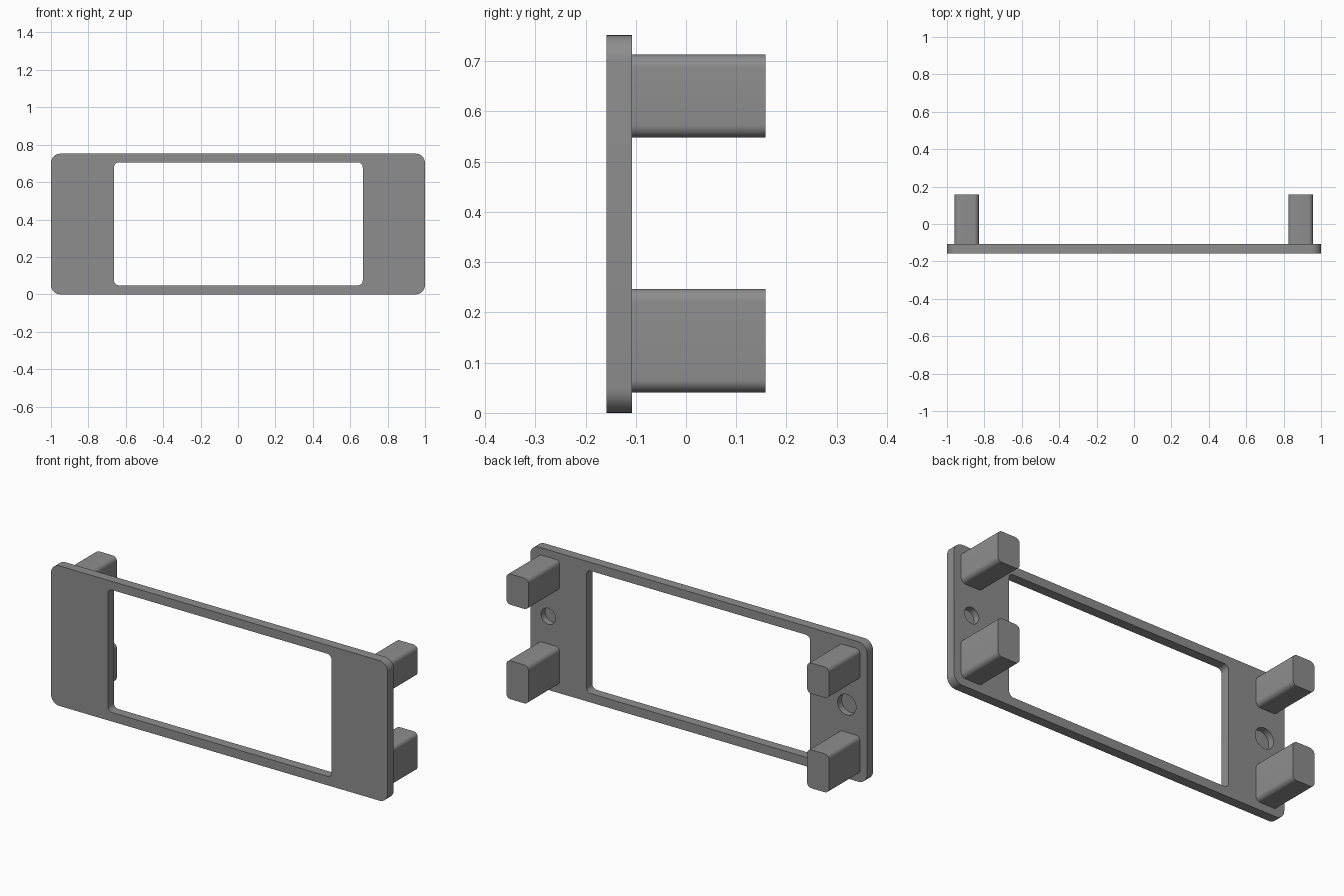
import bpy, bmesh, math

if "Cube" in bpy.data.objects:
    bpy.data.objects.remove(bpy.data.objects["Cube"])

grey = bpy.data.materials.new("mid grey")
grey.diffuse_color = (0.27, 0.27, 0.27, 1)
grey.use_nodes = True
grey.node_tree.nodes["Principled BSDF"].inputs["Base Color"].default_value = grey.diffuse_color


def prism(name, outline, y0, y1):
    """Extrude an x-z outline from y0 back to y1."""
    bm = bmesh.new()
    face = bm.faces.new([bm.verts.new((x, y0, z)) for x, z in outline])
    ext = bmesh.ops.extrude_face_region(bm, geom=[face])
    moved = [v for v in ext["geom"] if isinstance(v, bmesh.types.BMVert)]
    bmesh.ops.translate(bm, verts=moved, vec=(0, y1 - y0, 0))
    bmesh.ops.recalc_face_normals(bm, faces=bm.faces)
    mesh = bpy.data.meshes.new(name)
    bm.to_mesh(mesh)
    bm.free()
    mesh.materials.append(grey)
    obj = bpy.data.objects.new(name, mesh)
    bpy.context.collection.objects.link(obj)
    return obj


def rounded_rect(x0, x1, z0, z1, r, steps=8):
    corners = [(x1 - r, z1 - r), (x0 + r, z1 - r), (x0 + r, z0 + r), (x1 - r, z0 + r)]
    return [(cx + r * math.cos(a), cz + r * math.sin(a))
            for q, (cx, cz) in enumerate(corners)
            for a in [(q + i / steps) * math.pi / 2 for i in range(steps + 1)]]


def circle(cx, cz, r, n=40):
    return [(cx + r * math.cos(2 * math.pi * i / n), cz + r * math.sin(2 * math.pi * i / n))
            for i in range(n)]


def smooth(obj):
    bpy.ops.object.select_all(action='DESELECT')
    obj.select_set(True)
    bpy.context.view_layer.objects.active = obj
    bpy.ops.object.shade_smooth_by_angle(angle=math.radians(30))


FRONT, BACK, TIP = -0.158, -0.107, 0.158

# Face plate with a window and two blind holes in its back
plate = prism("face_plate", rounded_rect(-1, 1, 0, 0.752, 0.05), FRONT, BACK)
cutters = [
    prism("window_cutter", rounded_rect(-0.663, 0.667, 0.048, 0.706, 0.027), FRONT - 0.1, BACK + 0.1),
    prism("left_hole_cutter", circle(-0.88, 0.395, 0.055), BACK - 0.035, BACK + 0.1),
    prism("right_hole_cutter", circle(0.893, 0.395, 0.043), BACK - 0.035, BACK + 0.1),
]
for cutter in cutters:
    mod = plate.modifiers.new(cutter.name, 'BOOLEAN')
    mod.operation = 'DIFFERENCE'
    mod.solver = 'EXACT'
    mod.object = cutter
    bpy.context.view_layer.objects.active = plate
    bpy.ops.object.modifier_apply(modifier=mod.name)
    bpy.data.objects.remove(cutter)
smooth(plate)

# Four rounded posts behind the plate
for side, x0, x1 in (("left", -0.96, -0.83), ("right", 0.825, 0.957)):
    for level, z0, z1 in (("lower", 0.041, 0.247), ("upper", 0.548, 0.713)):
        smooth(prism(f"{side}_{level}_post", rounded_rect(x0, x1, z0, z1, 0.025), BACK, TIP))
